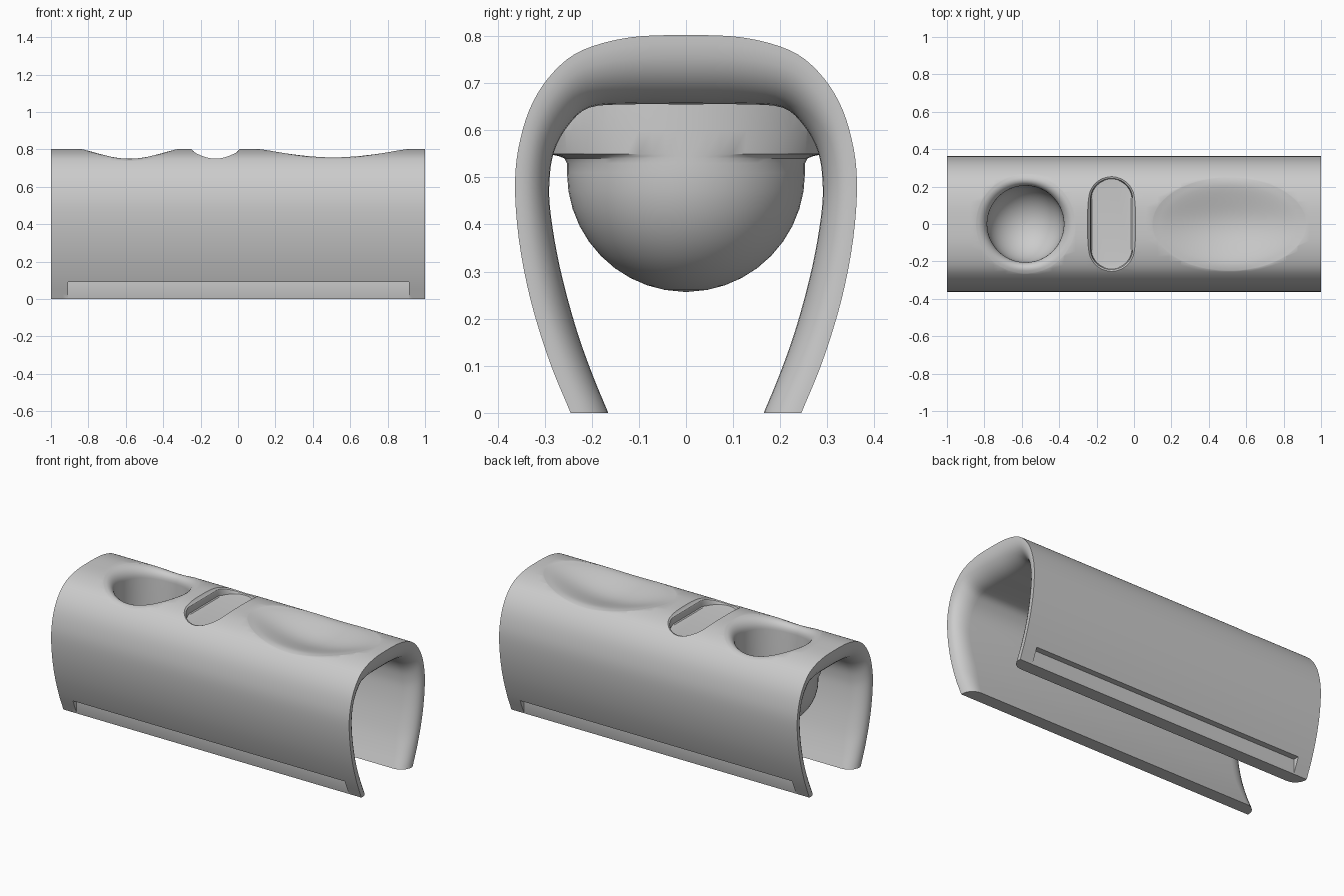
import bpy, bmesh, math
from mathutils import Vector

if "Cube" in bpy.data.objects:
    bpy.data.objects.remove(bpy.data.objects["Cube"])

# half cross-sections (y, z) from foot to crown
OUTER = [(.245, 0), (.29, .11), (.33, .24), (.355, .37), (.363, .49), (.352, .58),
         (.325, .66), (.28, .725), (.22, .77), (.12, .797), (0, .802)]
INNER = [(.165, 0), (.2, .085), (.235, .185), (.268, .31), (.287, .42), (.29, .49),
         (.28, .555), (.25, .61), (.205, .648), (.12, .655), (0, .655)]


def smooth_profile(half, steps=4):
    """Mirror a half profile and pass a smooth curve through it."""
    pts = [Vector(p) for p in half] + [Vector((-y, z)) for y, z in half[-2::-1]]
    ext = [2 * pts[0] - pts[1]] + pts + [2 * pts[-1] - pts[-2]]
    out = []
    for i in range(1, len(ext) - 2):
        a, b, c, d = ext[i - 1:i + 3]
        for k in range(steps):
            t = k / steps
            out.append(.5 * (2 * b + (c - a) * t + (2 * a - 5 * b + 4 * c - d) * t * t
                             + (3 * b - a - 3 * c + d) * t ** 3))
    return out + [pts[-1]]


outer, inner = smooth_profile(OUTER), smooth_profile(INNER)


def crown(y):
    """Height of the outer skin above y."""
    y = min(abs(y), .345)
    up = [p for p in outer if p.y > .5 and p.x >= -1e-6]
    for a, b in zip(up, up[1:]):
        if b.x <= y <= a.x:
            return a.y + (b.y - a.y) * (a.x - y) / (a.x - b.x)
    return up[-1].y


def finish(bm, name):
    bmesh.ops.recalc_face_normals(bm, faces=bm.faces)
    me = bpy.data.meshes.new(name)
    bm.to_mesh(me)
    bm.free()
    ob = bpy.data.objects.new(name, me)
    bpy.context.collection.objects.link(ob)
    return ob


def loft(name, rings):
    """Closed solid through a stack of equal rings."""
    bm = bmesh.new()
    vs = [[bm.verts.new(p) for p in r] for r in rings]
    n = len(vs[0])
    for a, b in zip(vs, vs[1:]):
        for j in range(n):
            bm.faces.new((a[j], a[(j + 1) % n], b[(j + 1) % n], b[j]))
    bm.faces.new(vs[0])
    bm.faces.new(vs[-1])
    return finish(bm, name)


def ring(cx, rx, ry, z, straight=0, n=64):
    """Oval or slot outline; z is a number or a function of y."""
    pts = []
    for i in range(n):
        a = (i + .5) / n * math.tau
        y = ry * math.sin(a) + math.copysign(straight, math.sin(a))
        pts.append((cx + rx * math.cos(a), y, z(y) if callable(z) else z))
    return pts


def skin(d, floor=-9):
    return lambda y: max(floor, crown(y) + d)


def boolean(target, tool, op):
    m = target.modifiers.new(op, 'BOOLEAN')
    m.operation, m.object, m.solver = op, tool, 'EXACT'
    bpy.context.view_layer.objects.active = target
    bpy.ops.object.modifier_apply(modifier=m.name)
    bpy.data.objects.remove(tool)


# arched shell: outer skin, thin end rims, rounded mouths, inner skin
rim = [a.lerp(b, .13) for a, b in zip(outer, inner)]
N = 7
mouth = [(math.sin(i / N * math.pi / 2), 1 - math.cos(i / N * math.pi / 2)) for i in range(N + 1)]


def mouth_ring(side, f, g):
    return [(side * (1 - 1.05 * g * (r - q).length), *r.lerp(q, f)) for r, q in zip(rim, inner)]


rings = [[(-1 + i / 16, *p) for p in outer] for i in range(33)]
rings += [mouth_ring(1, f, g) for f, g in mouth]
rings += [mouth_ring(-1, f, g) for f, g in reversed(mouth)]
bm = bmesh.new()
vs = [[bm.verts.new(p) for p in r] for r in rings]
for i in range(len(vs)):
    a, b = vs[i], vs[(i + 1) % len(vs)]
    for j in range(len(a) - 1):
        bm.faces.new((a[j], a[j + 1], b[j + 1], b[j]))
for j in (0, -1):
    bm.faces.new([r[j] for r in vs])
shell = finish(bm, "arched_shell")

# hanging cup under the round hole, blended to the side walls
CX, CZ, R, RI = -.58, .51, .253, .205


def bowl(r):
    return [ring(CX, r * math.sin(a), r * math.sin(a), CZ - r * math.cos(a))
            for a in [math.pi / 2 * (k + .15) / 10.15 for k in range(11)]]


cup = bowl(R) + [ring(CX, R, ry, z) for ry, z in
                 [(R, .53), (.258, .54), (.27, .545), (.295, .55), (.3, .6), (.28, .66), (.255, .7)]]
boolean(shell, loft("cup", cup), 'UNION')

# round hole with a flared lip
hole = bowl(RI)
for k in range(8):
    a = math.radians(k * 11.5)
    r = RI + .07 * (1 - math.cos(a))
    hole.append(ring(CX, r, r, skin(-.07 * (1 - math.sin(a)))))
hole += [ring(CX, .3, .29, skin(.012)), ring(CX, .3, .29, .9)]
boolean(shell, loft("hole_cutter", hole), 'DIFFERENCE')

# shallow cross slot with a flat floor
slot = [ring(-.12, r, r, skin(d, .742), .13) for r, d in
        [(.095, -.2), (.104, -.054), (.109, -.046), (.111, -.02), (.114, -.008), (.122, -.001), (.13, .01)]]
slot[0] = ring(-.12, .095, .095, .741, .13)
slot.append(ring(-.12, .13, .13, .9, .13))
boolean(shell, loft("slot_cutter", slot), 'DIFFERENCE')

# long oval scoop
scoop = []
for k in range(12):
    u = .04 + k * .085
    scoop.append(ring(.51, .42 * u, .255 * u, skin(-.085 * (1 - u * u) ** 1.4)))
scoop += [ring(.51, .45, .275, skin(.012)), ring(.51, .45, .275, .9)]
boolean(shell, loft("scoop_cutter", scoop), 'DIFFERENCE')

# wedge rebates along both feet
for s in (-1, 1):
    box = [[(x, s * y, z) for x, y in ((-.91, .246), (.915, .246), (.915, .4), (-.91, .4))]
           for z in (-.1, .09)]
    boolean(shell, loft("rebate_cutter", box), 'DIFFERENCE')

bpy.ops.object.select_all(action='DESELECT')
shell.select_set(True)
bpy.context.view_layer.objects.active = shell
bpy.ops.object.shade_smooth_by_angle(angle=math.radians(30))
